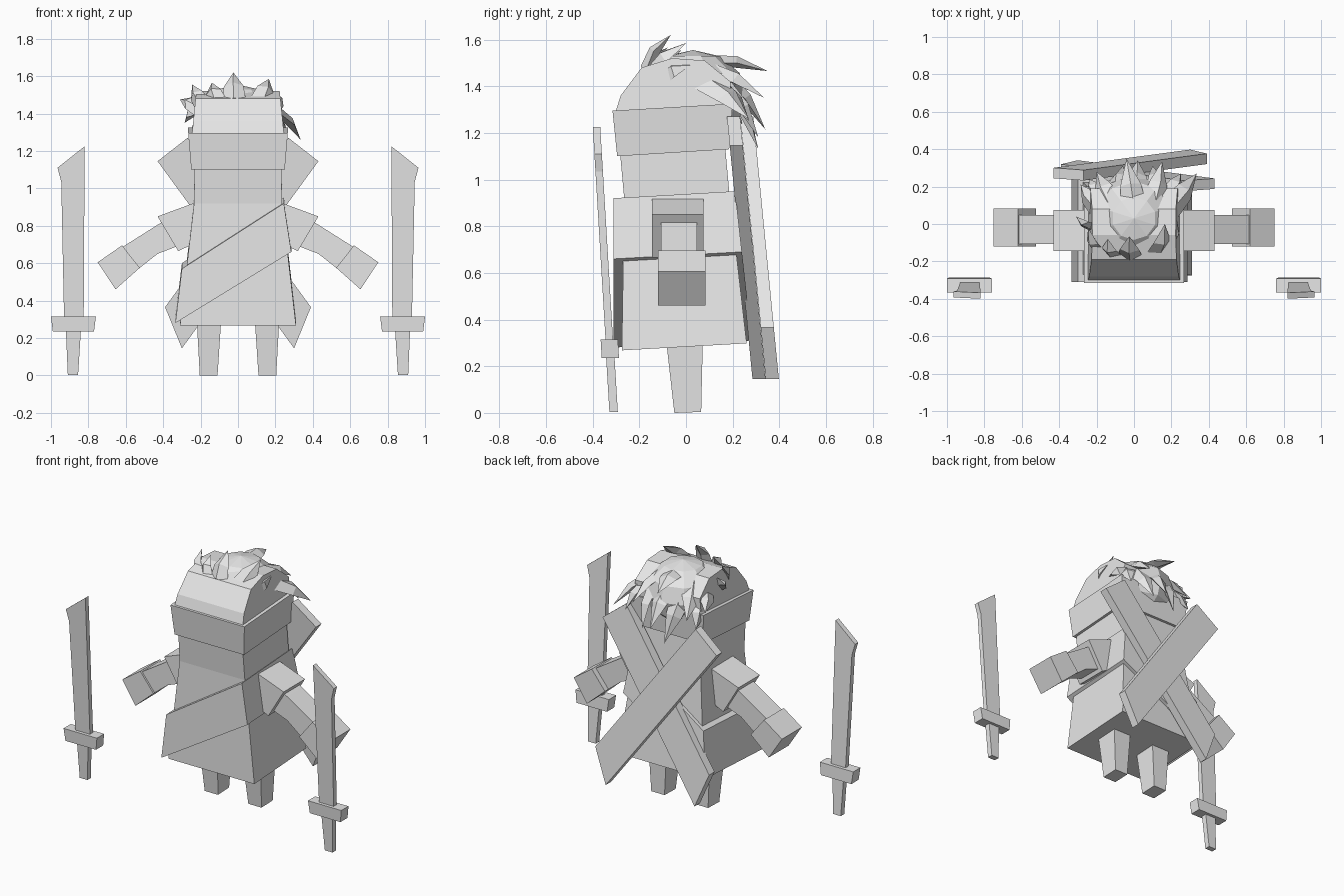
import bpy
from mathutils import Vector

if "Cube" in bpy.data.objects:
    bpy.data.objects.remove(bpy.data.objects["Cube"])

grey = bpy.data.materials.new("light_grey")
grey.diffuse_color = (0.8, 0.8, 0.8, 1)
grey.use_nodes = True
grey.node_tree.nodes["Principled BSDF"].inputs["Base Color"].default_value = grey.diffuse_color


def loft(name, rings, tip=None):
    """Join equal-length rings of points into a closed solid, optionally ending in a point."""
    n = len(rings[0])
    verts = [tuple(p) for r in rings for p in r]
    faces = [tuple(range(n))]
    for k in range(len(rings) - 1):
        for i in range(n):
            j = (i + 1) % n
            faces.append((k * n + i, k * n + j, (k + 1) * n + j, (k + 1) * n + i))
    last = (len(rings) - 1) * n
    if tip is None:
        faces.append(tuple(last + i for i in range(n)))
    else:
        verts.append(tuple(tip))
        faces += [(last + i, last + (i + 1) % n, len(verts) - 1) for i in range(n)]
    me = bpy.data.meshes.new(name)
    me.from_pydata(verts, [], faces)
    me.materials.append(grey)
    ob = bpy.data.objects.new(name, me)
    bpy.context.collection.objects.link(ob)
    bpy.context.view_layer.objects.active = ob
    ob.select_set(True)
    bpy.ops.object.mode_set(mode='EDIT')
    bpy.ops.mesh.select_all(action='SELECT')
    bpy.ops.mesh.normals_make_consistent(inside=False)
    bpy.ops.object.mode_set(mode='OBJECT')
    ob.select_set(False)
    return ob


def ring(x, y0, y1, z, rise=0.03, cx=0.0):
    """Rectangle at height z whose back edge is raised slightly."""
    return [(cx - x, y0, z), (cx + x, y0, z), (cx + x, y1, z + rise), (cx - x, y1, z + rise)]


def plate(name, outline, y, half, lean=0.0, side=1):
    """Front outline (x, z) given thickness in y; lean shifts y with height."""
    return loft(name, [[(side * x, y + lean * z + s * half, z) for x, z in outline]
                       for s in (-1, 1)])


# Robe, collar and head
loft("robe", [ring(.31, -.275, .26, .268), ring(.235, -.265, .185, .92),
              ring(.232, -.283, .167, 1.12)])
loft("collar", [ring(.25, -.295, .185, 1.10), ring(.266, -.315, .20, 1.295)])
head_profile = [(-.305, 1.28), (-.28, 1.36), (-.19, 1.48), (-.06, 1.52),
                (.08, 1.51), (.19, 1.42), (.19, 1.30)]
loft("head", [[(s * (.245 - .1 * (z - 1.3)), y, z) for y, z in head_profile] for s in (-1, 1)])

# Diagonal sash, low on one side and high on the other
sash = []
for (xl, zl), (xr, zr) in (((-.335, .28), (.285, .66)), ((-.30, .57), (.245, .92))):
    back = lambda z: .28 - .112 * (z - .3)
    sash.append([(xl, -.31, zl), (xr, -.31, zr),
                 (xr, back(zr), zr + .03), (xl, back(zl), zl + .03)])
loft("sash", sash)

for s, label in ((-1, "left"), (1, "right")):
    # Legs and arms
    loft(label + "_leg", [ring(.0475, -.05, .065, 0, .004, s * .157),
                          ring(.066, -.085, .072, .31, 0, s * .155)])
    plate(label + "_sleeve", [(.43, .85), (.20, .935), (.20, .72), (.32, .665)],
          -.035, .11, side=s)
    plate(label + "_forearm", [(.38, .835), (.43, .805), (.62, .685), (.525, .575),
                               (.43, .65), (.30, .70)], -.03, .078, side=s)
    plate(label + "_hand", [(.75, .605), (.62, .695), (.525, .575), (.655, .46)],
          -.018, .102, side=s)
    # Floating swords
    plate(label + "_blade", [(.93, .31), (.825, .31), (.82, 1.225), (.965, 1.11), (.945, 1.035)],
          -.31, .016, -.06, s)
    plate(label + "_guard", [(1.0, .315), (.76, .315), (.77, .235), (.99, .235)],
          -.31, .037, -.06, s)
    plate(label + "_handle", [(.92, .24), (.84, .24), (.855, .003), (.91, .003)],
          -.31, .018, -.06, s)

# Crossed scabbards leaning on the back
scabbard = [(.43, 1.145), (.27, 1.27), (-.39, .365), (-.30, .145)]
plate("inner_scabbard", scabbard, .327, .028, -.0973, 1)
plate("outer_scabbard", scabbard, .384, .028, -.0973, -1)

# Hair cap
bpy.ops.mesh.primitive_uv_sphere_add(segments=10, ring_count=6, location=(0, .03, 1.36))
cap = bpy.context.object
cap.name = "hair_cap"
cap.scale = (.235, .23, .195)
cap.data.materials.append(grey)
cap.select_set(False)

# Hair spikes: root, tip, width
spikes = [
    ((-.18, -.14, 1.43), (-.245, -.02, 1.555), .10),
    ((-.11, -.16, 1.45), (-.14, -.08, 1.565), .11),
    ((-.02, -.17, 1.46), (-.025, -.065, 1.62), .13),
    ((.12, -.15, 1.45), (.165, 0, 1.585), .13),
    ((.18, -.1, 1.43), (.23, .02, 1.49), .10),
    ((-.19, -.03, 1.42), (-.31, .04, 1.475), .10),
    ((-.19, .08, 1.42), (-.285, .21, 1.35), .12),
    ((.19, .08, 1.42), (.335, .27, 1.26), .14),
    ((0, .08, 1.5), (-.04, .35, 1.465), .14),
    ((.1, .1, 1.47), (.15, .335, 1.35), .13),
    ((-.12, .1, 1.46), (-.2, .28, 1.30), .13),
    ((.01, .16, 1.43), (.02, .34, 1.215), .13),
    ((-.09, .17, 1.4), (-.06, .31, 1.13), .12),
    ((.12, .17, 1.4), (.1, .31, 1.18), .12),
    ((.18, .14, 1.4), (.25, .27, 1.25), .11),
    ((-.18, .13, 1.38), (-.24, .24, 1.24), .11),
]
centre = Vector((0, 0, 1.28))
for i, (root, tip, w) in enumerate(spikes):
    root, tip = Vector(root), Vector(tip)
    out = (root - centre).normalized()
    across = (tip - root).cross(out).normalized()
    mid = root.lerp(tip, .45) + out * .02
    sections = [[c - across * w * k / 2, c + out * .035 * k, c + across * w * k / 2,
                 c - out * .03 * k] for c, k in ((root, 1), (mid, .8))]
    loft("hair_spike_%d" % (i + 1), sections, tip)
